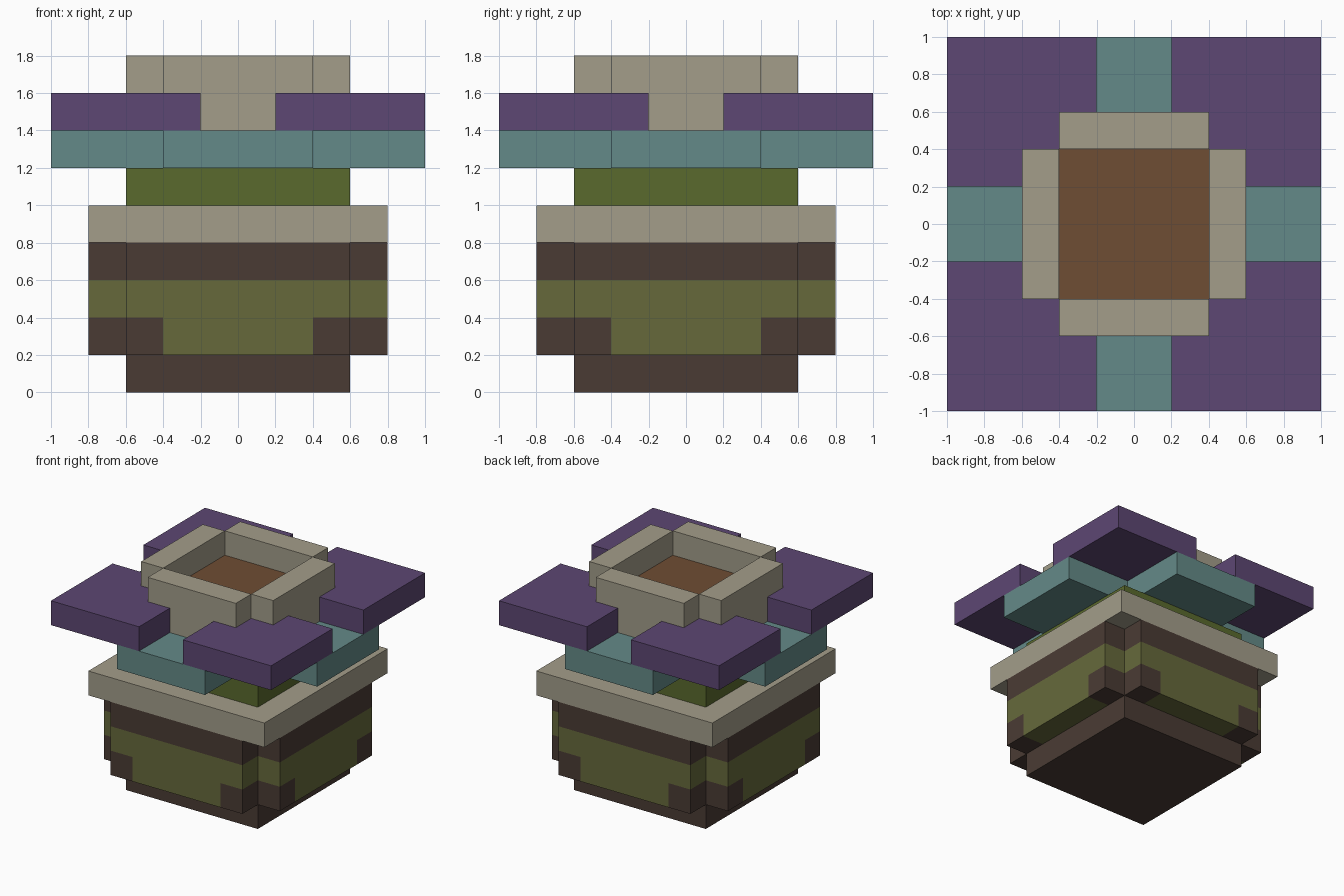
import bpy, bmesh
from mathutils import Matrix
from math import pi

cube = bpy.data.objects.get("Cube")
if cube:
    bpy.data.objects.remove(cube, do_unlink=True)


def material(name, hex_code):
    def linear(c):
        return c / 12.92 if c < 0.04045 else ((c + 0.055) / 1.055) ** 2.4
    rgb = [linear(v / 255) for v in bytes.fromhex(hex_code)]
    m = bpy.data.materials.new(name)
    m.use_nodes = True
    m.diffuse_color = (*rgb, 1)
    bsdf = m.node_tree.nodes["Principled BSDF"]
    bsdf.inputs["Base Color"].default_value = (*rgb, 1)
    bsdf.inputs["Roughness"].default_value = 0.9
    return m


DARK = material("dark brown", "4a3b34")
OLIVE = material("olive", "66693b")
STONE = material("stone", "a39d8a")
LEAF = material("leaf green", "5a6a2d")
TEAL = material("teal", "648a88")
PURPLE = material("purple", "5d4773")
SOIL = material("soil brown", "6f4d33")


def prism(name, outline, z0, z1, mat, copies=1):
    """Extrude an outline upwards, repeated by quarter turns about z."""
    bm = bmesh.new()
    for i in range(copies):
        turn = Matrix.Rotation(i * pi / 2, 4, "Z")
        base = bm.faces.new([bm.verts.new(turn @ Matrix.Translation((x, y, z0)).translation)
                             for x, y in outline])
        top = bmesh.ops.extrude_face_region(bm, geom=[base])["geom"]
        bmesh.ops.translate(bm, vec=(0, 0, z1 - z0),
                            verts=[v for v in top if isinstance(v, bmesh.types.BMVert)])
    bmesh.ops.recalc_face_normals(bm, faces=bm.faces)
    mesh = bpy.data.meshes.new(name)
    bm.to_mesh(mesh)
    bm.free()
    mesh.materials.append(mat)
    obj = bpy.data.objects.new(name, mesh)
    bpy.context.collection.objects.link(obj)
    return obj


def rect(x0, x1, y0, y1):
    return [(x0, y0), (x1, y0), (x1, y1), (x0, y1)]


def square(r):
    return rect(-r, r, -r, r)


def cross(r, w):
    quarter = [(r, -w), (r, w), (w, w)]
    points = []
    for _ in range(4):
        points += quarter
        quarter = [(-y, x) for x, y in quarter]
    return points


def corner(a, b, c):
    """L-shaped corner block between a and c, notched outside at b."""
    return [(a, a), (c, a), (c, b), (b, b), (b, c), (a, c)]


# Pot: foot, banded body and rim
prism("pot_foot", square(0.6), 0, 0.2, DARK)
prism("pot_lower_panels", cross(0.8, 0.4), 0.2, 0.4, OLIVE)
prism("pot_lower_corners", corner(0.4, 0.6, 0.8), 0.2, 0.4, DARK, 4)
prism("pot_middle_band", cross(0.8, 0.6), 0.4, 0.6, OLIVE)
prism("pot_upper_band", cross(0.8, 0.6), 0.6, 0.8, DARK)
prism("pot_rim", square(0.8), 0.8, 1.0, STONE)

# Flower: leafy base and two layers of petals
prism("leaf_base", square(0.6), 1.0, 1.2, LEAF)
prism("lower_petals", cross(1.0, 0.4), 1.2, 1.4, TEAL)
petal = [(0.2, 1), (0.2, 0.4), (0.4, 0.4), (0.4, 0.2), (1, 0.2), (1, 1)]
prism("upper_petals", petal, 1.4, 1.6, PURPLE, 4)

# Centre: soil-coloured floor inside a raised stone collar
prism("centre_floor", square(0.4), 1.4, 1.6, SOIL)
prism("collar_supports", rect(0.4, 0.6, -0.2, 0.2), 1.4, 1.6, STONE, 4)
prism("collar_walls", rect(0.4, 0.6, -0.4, 0.4), 1.6, 1.8, STONE, 4)
